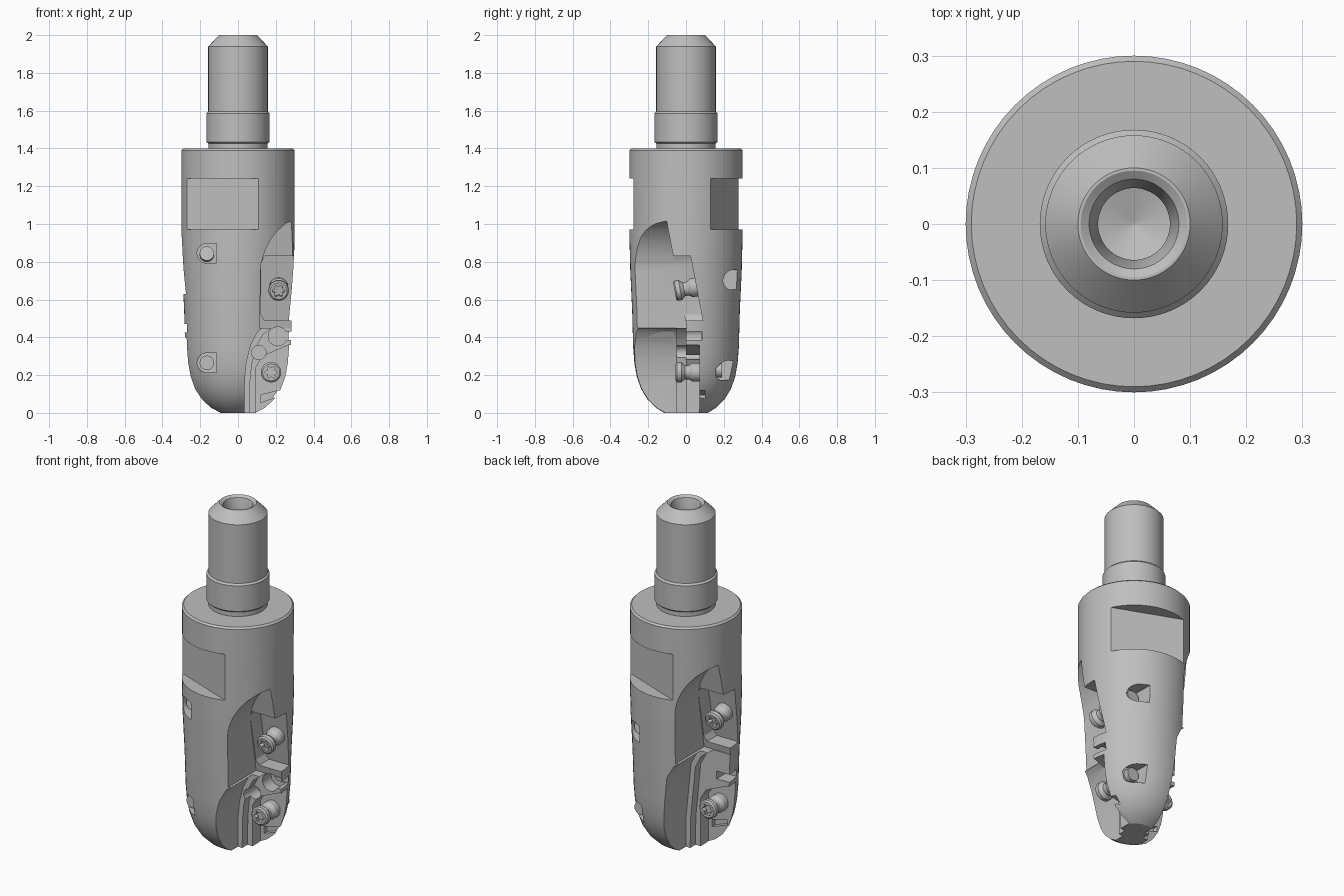
import bpy, bmesh, math
from mathutils import Matrix, Vector

cube = bpy.data.objects.get("Cube")
if cube:
    bpy.data.objects.remove(cube, do_unlink=True)

steel = bpy.data.materials.new("steel grey")
steel.use_nodes = True
GREY = (0.52, 0.52, 0.52, 1)
steel.diffuse_color = GREY
steel.node_tree.nodes["Principled BSDF"].inputs["Base Color"].default_value = GREY
HALF_TURN = Matrix.Rotation(math.pi, 4, "Z")


def finish(name, bm, turned=False):
    if turned:
        bm.transform(HALF_TURN)
    bmesh.ops.recalc_face_normals(bm, faces=bm.faces)
    mesh = bpy.data.meshes.new(name)
    bm.to_mesh(mesh)
    bm.free()
    mesh.materials.append(steel)
    ob = bpy.data.objects.new(name, mesh)
    bpy.context.collection.objects.link(ob)
    return ob


def place(origin, axis):
    turn = Vector((0, 0, 1)).rotation_difference(Vector(axis)).to_matrix().to_4x4()
    return Matrix.Translation(origin) @ turn


def lathe(name, profile, origin=(0, 0, 0), axis=(0, 0, 1), steps=64, turned=False):
    """Spin (radius, height) points, from axis to axis, about a line."""
    bm = bmesh.new()
    verts = [bm.verts.new((r, 0, h)) for r, h in profile]
    edges = [bm.edges.new(pair) for pair in zip(verts, verts[1:])]
    bmesh.ops.spin(bm, geom=verts + edges, cent=(0, 0, 0), axis=(0, 0, 1),
                   angle=math.tau, steps=steps)
    bmesh.ops.remove_doubles(bm, verts=bm.verts, dist=0.0001)
    bm.transform(place(origin, axis))
    return finish(name, bm, turned)


def rod(name, radius, start, end, turned=False):
    line = Vector(end) - Vector(start)
    return lathe(name, [(0, 0), (radius, 0), (radius, line.length), (0, line.length)],
                 start, line, 32, turned)


def loft(name, near_points, far_points, turned=False):
    """Closed solid between two matching outlines."""
    bm = bmesh.new()
    near = [bm.verts.new(p) for p in near_points]
    far = [bm.verts.new(p) for p in far_points]
    bm.faces.new(near)
    bm.faces.new(far)
    for i in range(len(near)):
        j = (i + 1) % len(near)
        bm.faces.new((near[i], near[j], far[j], far[i]))
    return finish(name, bm, turned)


def prism(name, outline, back, front=-0.5, turned=False):
    """Extrude an (x, z) outline along y; back is a function of z."""
    return loft(name, [(x, front, z) for x, z in outline],
                [(x, back(z), z) for x, z in outline], turned)


def cut(target, cutter):
    mod = target.modifiers.new("cut", "BOOLEAN")
    mod.operation = "DIFFERENCE"
    mod.solver = "EXACT"
    mod.object = cutter
    bpy.context.view_layer.objects.active = target
    bpy.ops.object.modifier_apply(modifier=mod.name)
    bpy.data.objects.remove(cutter, do_unlink=True)


def smooth(ob):
    bpy.ops.object.select_all(action="DESELECT")
    ob.select_set(True)
    bpy.context.view_layer.objects.active = ob
    bpy.ops.object.shade_smooth_by_angle(angle=math.radians(28))


def box(x0, x1, z0, z1):
    return [(x0, z0), (x1, z0), (x1, z1), (x0, z1)]


# Round-nosed body, collar and shank with a countersunk bore
body = lathe("cutter_body", [
    (0, 0), (0.115, 0), (0.158, 0.026), (0.203, 0.07), (0.237, 0.125), (0.26, 0.19),
    (0.273, 0.26), (0.28, 0.35), (0.285, 0.54), (0.295, 0.75),
    (0.3, 0.95), (0.3, 1.39), (0.29, 1.4), (0.157, 1.4), (0.157, 1.425),
    (0.168, 1.435), (0.168, 1.585), (0.158, 1.595), (0.158, 1.94), (0.1, 2),
    (0.095, 2), (0.08, 1.99), (0.064, 1.93), (0.064, 1.25), (0, 1.23)])


def insert_screw(name, origin, axis, turned):
    """Screw head on a waisted stem, with a six-lobed socket."""
    head = lathe(name, [(0, 0), (0.045, 0), (0.054, 0.008), (0.054, 0.03), (0.037, 0.05),
                        (0.037, 0.07), (0.05, 0.09), (0.05, 0.13), (0, 0.13)],
                 origin, axis, 32)
    frame = place(origin, axis)
    star = []
    for i in range(48):
        a = math.tau * i / 48
        r = 0.028 + 0.006 * math.cos(6 * a)
        star.append((r * math.cos(a), r * math.sin(a)))
    cut(head, loft("socket", [frame @ Vector((x, y, -0.02)) for x, y in star],
                   [frame @ Vector((x, y, 0.025)) for x, y in star]))
    if turned:
        head.data.transform(HALF_TURN)
    smooth(head)


# Two staggered flutes, half a turn apart
for label, turned, up, low in (("front", False, 0, 0), ("back", True, 0.14, 0.04)):
    def wall(z):
        return -0.1 + (1 - z + up) * 0.19

    def seat(z):
        return wall(z) + 0.092

    # Wrench flat
    n = Vector((-0.08, -0.205, 0)).normalized()
    side = Vector((-n.y, n.x, 0))
    corners = [n * d + side * s for d, s in
               ((0.22, -0.3), (0.22, 0.3), (0.42, 0.3), (0.42, -0.3))]
    cut(body, loft("flat", [c + Vector((0, 0, 0.97)) for c in corners],
                   [c + Vector((0, 0, 1.24)) for c in corners], turned))

    # Upper chip pocket with its curved runout and sloping insert seat
    upper = [(0.5, 0.45), (0.115, 0.45), (0.12, 0.76), (0.13, 0.82), (0.148, 0.87),
             (0.175, 0.92), (0.21, 0.965), (0.25, 1), (0.3, 1.025), (0.5, 1.06)]
    cut(body, prism("pocket", [(x, z + up) for x, z in upper], wall, turned=turned))
    upper_seat = [(0.5, 0.49), (0.14, 0.49), (0.122, 0.52), (0.122, 0.79),
                  (0.14, 0.83), (0.5, 0.83)]
    cut(body, prism("seat", [(x, z + up) for x, z in upper_seat], seat, turned=turned))

    # Lower chip pocket, stepped back towards the insert seat
    lower = [(0.5, -0.1), (0.033, -0.1), (0.036, 0.18), (0.045, 0.27), (0.068, 0.36),
             (0.105, 0.43), (0.155, 0.468), (0.21, 0.485), (0.5, 0.495)]
    for inset, depth in ((0, -0.05), (0.028, 0.0)):
        pts = [(x + inset, z + (up if z > 0.3 else 0) - inset * 0.5) for x, z in lower]
        cut(body, prism("pocket", pts, lambda z: depth, turned=turned))
    lower_seat = [(0.5, -0.1), (0.095, -0.1), (0.095, 0.24), (0.13, 0.3),
                  (0.27, 0.36), (0.5, 0.36)]
    cut(body, prism("seat", [(x, z + low) for x, z in lower_seat],
                    lambda z: 0.072, turned=turned))
    slot = [(0.12, 0.055), (0.22, 0.09), (0.22, 0.12), (0.12, 0.095)]
    cut(body, prism("slot", [(x, z + low) for x, z in slot], lambda z: 0.1, turned=turned))
    cut(body, prism("slot", box(0.2, 0.5, 0.385 + low, 0.43 + low),
                    lambda z: 0.085, turned=turned))

    # Corner reliefs and coolant channel
    for x, z, r in ((0.11, 0.32, 0.038), (0.21, 0.405, 0.05)):
        cut(body, rod("relief", r, (x, -0.3, z + low), (x, 0.08, z + low), turned))
    cut(body, rod("coolant", 0.031, (0.016, 0.025, 1.35), (0.115, -0.115, 0.3 + up), turned))

    # Insert screws and the notches where their tips emerge
    for part, x, z, y, slope in (("upper", 0.215, 0.645 + up, -0.06, 0.19),
                                 ("lower", 0.175, 0.215 + low, -0.055, 0)):
        exit_z = z + slope * (0.2 - y) + 0.01
        px = 0.165
        arc = [math.pi * (i / 12 - 0.5) for i in range(13)]
        outline = [(0.115, exit_z + 0.052), (0.115, exit_z - 0.052)]
        outline += [(px + 0.052 * math.cos(a), exit_z + 0.052 * math.sin(a)) for a in arc]
        cut(body, prism("notch", outline, lambda q: 0.16, front=0.5, turned=turned))
        insert_screw(f"{label}_{part}_screw", (x, y, z), (0, 1, slope), turned)
        smooth(rod(f"{label}_{part}_screw_tip", 0.038, (px, 0.12, exit_z - slope * 0.07),
                   (px, 0.19, exit_z), turned))

smooth(body)
